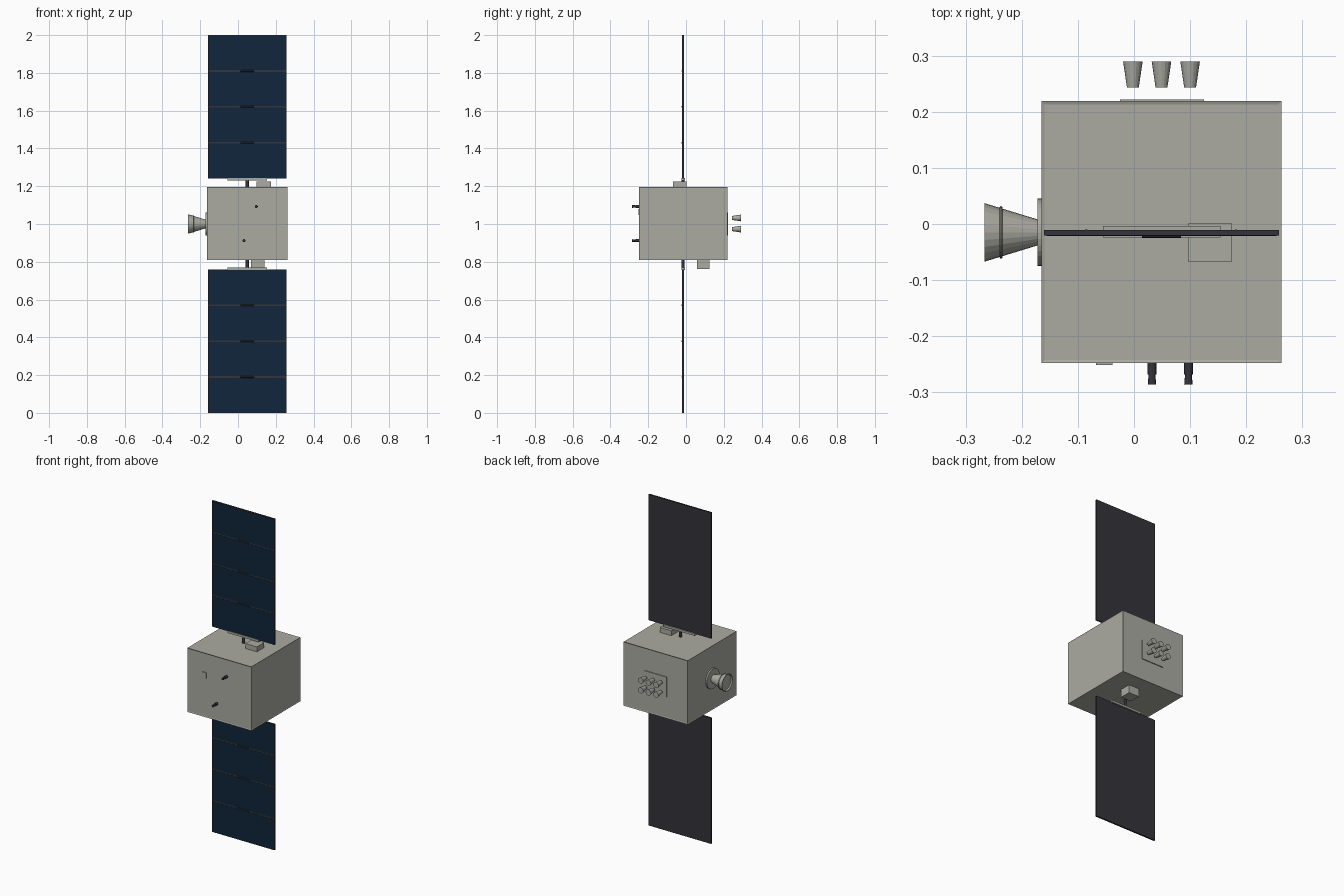
import bpy, bmesh, math
from mathutils import Matrix, Vector

if "Cube" in bpy.data.objects:
    bpy.data.objects.remove(bpy.data.objects["Cube"])


def material(name, rgb):
    m = bpy.data.materials.new(name)
    m.diffuse_color = (*rgb, 1)
    m.use_nodes = True
    m.node_tree.nodes["Principled BSDF"].inputs["Base Color"].default_value = m.diffuse_color
    return m


GREY = material("hull grey", (0.41, 0.41, 0.365))
DARK = material("dark frame", (0.034, 0.033, 0.043))
BLUE = material("solar blue", (0.005, 0.019, 0.043))


def finish(name, bm, mat):
    bmesh.ops.recalc_face_normals(bm, faces=bm.faces)
    me = bpy.data.meshes.new(name)
    bm.to_mesh(me)
    bm.free()
    me.materials.append(mat)
    ob = bpy.data.objects.new(name, me)
    bpy.context.collection.objects.link(ob)
    return ob


def box(name, lo, hi, mat, inset=0):
    lo, hi = Vector(lo), Vector(hi)
    bm = bmesh.new()
    bmesh.ops.create_cube(bm, size=1)
    for v in bm.verts:
        v.co = Vector([(lo[i] + hi[i]) / 2 + v.co[i] * (hi[i] - lo[i]) for i in range(3)])
    if inset:
        bmesh.ops.recalc_face_normals(bm, faces=bm.faces)
        bmesh.ops.inset_individual(bm, faces=bm.faces[:], thickness=inset, depth=-0.002)
    return finish(name, bm, mat)


def lathe(name, origin, direction, profile, mat, sides=24):
    """Spin (distance, radius) points around an axis, closing both ends."""
    bm = bmesh.new()
    rot = Vector((0, 0, 1)).rotation_difference(Vector(direction)).to_matrix().to_4x4()
    mtx = Matrix.Translation(origin) @ rot
    rings = []
    for d, r in profile:
        rings.append([bm.verts.new(mtx @ Vector((r * math.cos(a), r * math.sin(a), d)))
                      for a in (2 * math.pi * i / sides for i in range(sides))])
    for p, q in zip(rings, rings[1:]):
        for i in range(sides):
            j = (i + 1) % sides
            bm.faces.new((p[i], p[j], q[j], q[i]))
    bm.faces.new(rings[0])
    bm.faces.new(rings[-1])
    return finish(name, bm, mat)


CX, CY = 0.049, -0.016

# Main body with a shallow frame round every side
box("body", (-0.165, -0.248, 0.81), (0.263, 0.219, 1.196), GREY, inset=0.008)

# Main engine on the left side
lathe("engine_mount", (-0.16, -0.015, 1.0), (-1, 0, 0), [(0, 0.06), (0.012, 0.06)], GREY, 32)
lathe("engine_nozzle", (-0.168, -0.015, 1.0), (-1, 0, 0),
      [(0, 0.022), (0.098, 0.052), (0.098, 0.049), (0.090, 0.046)], GREY)
lathe("engine_ring", (-0.237, -0.015, 1.0), (-1, 0, 0),
      [(-0.003, 0.042), (-0.002, 0.046), (0, 0.047), (0.002, 0.046), (0.003, 0.042)], GREY)

# Six small thrusters behind, in front of their plate
box("thruster_plate", (-0.025, 0.21, 0.94), (0.125, 0.222, 1.06), GREY)
for x in (-0.002, 0.049, 0.1):
    for z in (0.973, 1.032):
        lathe("thruster", (x, 0.243, z), (0, 1, 0), [(0, 0.0105), (0.047, 0.0175)], GREY, 16)

# Front sensors and access plate
for x, z in ((0.032, 0.912), (0.097, 1.093)):
    lathe("front_sensor", (x, -0.24, z), (0, -1, 0),
          [(0, 0.008), (0.028, 0.008), (0.028, 0.006), (0.046, 0.0075)], DARK, 16)
box("access_plate", (-0.068, -0.251, 1.047), (-0.038, -0.243, 1.08), GREY)

# Instrument boxes above and below
box("top_box", (0.097, -0.068, 1.19), (0.174, 0.002, 1.224), GREY)
box("bottom_box", (0.07, 0.057, 0.763), (0.14, 0.125, 0.815), GREY)

# Two solar wings, mirrored about the middle height
for side, s in (("upper", 1), ("lower", -1)):
    def zr(a, b):
        return sorted((1 + s * a, 1 + s * b))

    z0, z1 = zr(0.18, 0.24)
    lathe(side + "_mast", (CX, CY, z0), (0, 0, 1), [(0, 0.008), (z1 - z0, 0.008)], DARK, 12)
    z0, z1 = zr(0.231, 0.244)
    box(side + "_wing_bracket", (-0.055, -0.024, z0), (0.154, -0.004, z1), GREY)
    z0, z1 = zr(0.24, 1.0)
    box(side + "_wing_panel", (-0.16, -0.0205, z0), (0.258, -0.011, z1), DARK)
    # Thin cables along the back
    for x in (-0.085, 0.182):
        box(side + "_wing_cable", (x - 0.002, -0.012, z0 + 0.002), (x + 0.002, -0.0095, z1 - 0.002), DARK)
    # Blue cell plates on the front
    for i in range(4):
        a = 0.24 + 0.19 * i
        z0, z1 = zr(a + 0.004, a + 0.186)
        box(side + "_solar_cells", (-0.156, -0.0215, z0), (0.254, -0.02, z1), BLUE)
    # Hinges between the segments
    for i in (1, 2, 3):
        lathe(side + "_hinge", (CX - 0.035, -0.021, 1 + s * (0.24 + 0.19 * i)), (1, 0, 0),
              [(0, 0.004), (0.07, 0.004)], DARK, 10)
